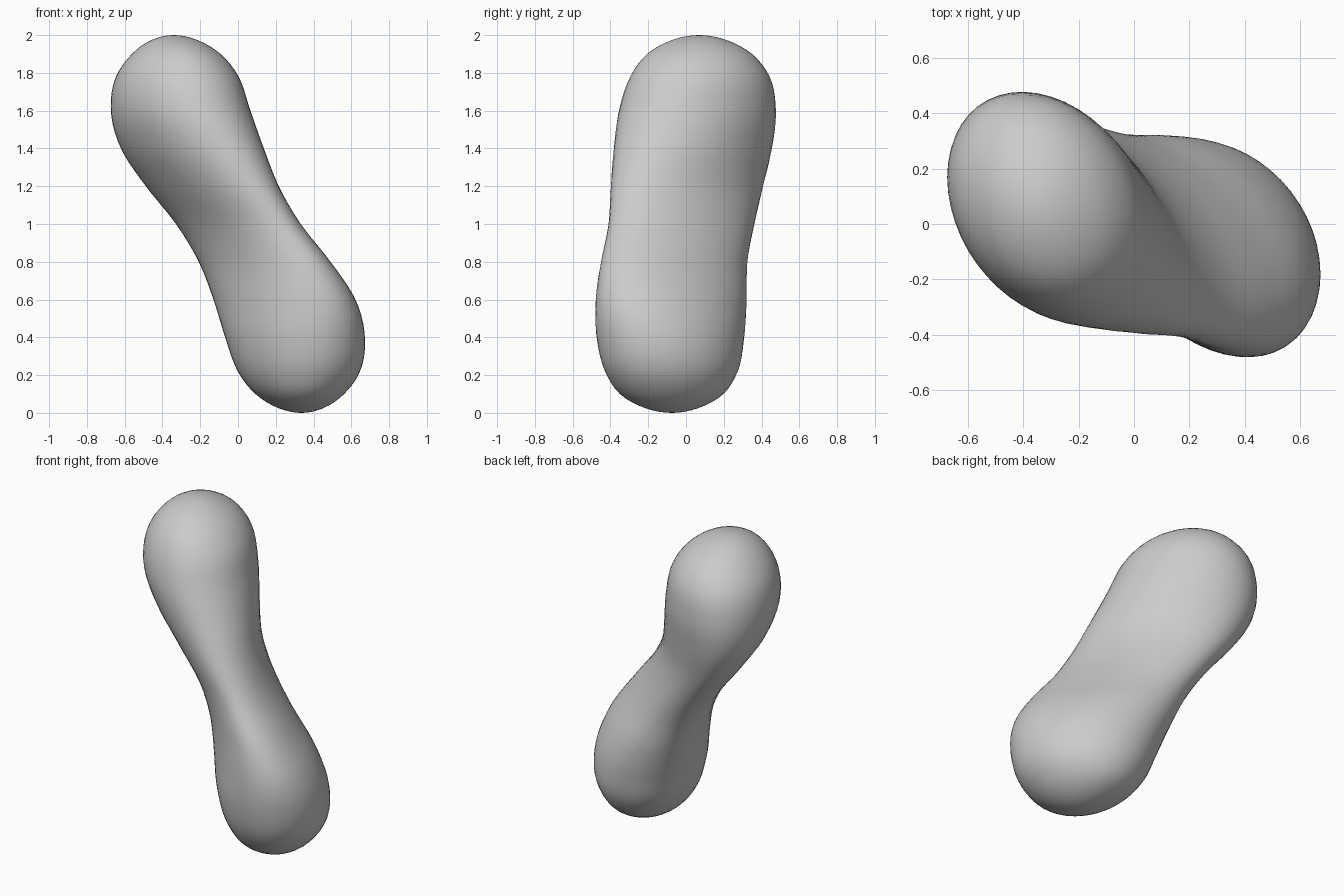
import bpy, bmesh, math

old = bpy.data.objects.get("Cube")
if old:
    bpy.data.objects.remove(old, do_unlink=True)

# Cross-sections: height, x min, x max, y min, y max, skew
SECTIONS = [
    (0.00, 0.335, 0.335, -0.075, -0.075, -0.14),
    (0.10, 0.092, 0.562, -0.350, 0.198, -0.16),
    (0.20, 0.010, 0.637, -0.420, 0.266, -0.19),
    (0.40, -0.068, 0.672, -0.473, 0.308, -0.27),
    (0.60, -0.130, 0.622, -0.478, 0.321, -0.42),
    (0.80, -0.208, 0.490, -0.450, 0.325, -0.56),
    (1.00, -0.328, 0.332, -0.410, 0.362, -0.61),
    (1.20, -0.488, 0.216, -0.398, 0.408, -0.56),
    (1.40, -0.620, 0.137, -0.382, 0.455, -0.42),
    (1.60, -0.673, 0.066, -0.355, 0.476, -0.27),
    (1.80, -0.637, -0.008, -0.285, 0.433, -0.19),
    (1.90, -0.562, -0.092, -0.206, 0.350, -0.16),
    (2.00, -0.340, -0.340, 0.070, 0.070, -0.14),
]
SIDES, RINGS = 48, 56

# Centre, squared half-widths and skew all vary smoothly up to the poles
HEIGHTS = [s[0] for s in SECTIONS]
VALUES = [((x0 + x1) / 2, (y0 + y1) / 2, ((x1 - x0) / 2) ** 2, ((y1 - y0) / 2) ** 2, skew)
          for z, x0, x1, y0, y1, skew in SECTIONS]
LAST = len(SECTIONS) - 1


def slope(i, c):
    """Tangent of value c at section i, for uneven spacing."""
    def chord(j):
        return (VALUES[j + 1][c] - VALUES[j][c]) / (HEIGHTS[j + 1] - HEIGHTS[j])
    if i == 0:
        return chord(0)
    if i == LAST:
        return chord(LAST - 1)
    h0, h1 = HEIGHTS[i] - HEIGHTS[i - 1], HEIGHTS[i + 1] - HEIGHTS[i]
    return (chord(i - 1) * h1 + chord(i) * h0) / (h0 + h1)


def section_at(z):
    """Cubic interpolation of the section values at height z."""
    i = max(j for j in range(LAST) if HEIGHTS[j] <= z)
    h = HEIGHTS[i + 1] - HEIGHTS[i]
    t = (z - HEIGHTS[i]) / h
    return [(2 * t ** 3 - 3 * t ** 2 + 1) * VALUES[i][c]
            + (t ** 3 - 2 * t ** 2 + t) * h * slope(i, c)
            + (3 * t ** 2 - 2 * t ** 3) * VALUES[i + 1][c]
            + (t ** 3 - t ** 2) * h * slope(i + 1, c) for c in range(5)]


def add_ring(bm, z):
    cx, cy, a2, b2, skew = section_at(z)
    a, b = math.sqrt(a2), math.sqrt(b2)
    ring = []
    for k in range(SIDES):
        c, s = math.cos(math.tau * k / SIDES), math.sin(math.tau * k / SIDES)
        ring.append(bm.verts.new((cx + a * c,
                                  cy + b * (skew * c + math.sqrt(1 - skew ** 2) * s), z)))
    return ring


# Two-ended rounded body with a flattened, slanted waist
bm = bmesh.new()
rings = [add_ring(bm, 1 - math.cos(math.pi * r / RINGS)) for r in range(1, RINGS)]
for low, high in zip(rings, rings[1:]):
    for k in range(SIDES):
        n = (k + 1) % SIDES
        bm.faces.new((low[k], low[n], high[n], high[k]))

# Pole caps
for ring, row in ((rings[0], SECTIONS[0]), (rings[-1], SECTIONS[-1])):
    pole = bm.verts.new((row[1], row[3], row[0]))
    for k in range(SIDES):
        bm.faces.new((ring[k], ring[(k + 1) % SIDES], pole))
bmesh.ops.recalc_face_normals(bm, faces=bm.faces)

mesh = bpy.data.meshes.new("rounded_body")
bm.to_mesh(mesh)
bm.free()
body = bpy.data.objects.new("rounded_body", mesh)
bpy.context.collection.objects.link(body)
mesh.shade_smooth()

# Plain grey
grey = bpy.data.materials.new("plain_grey")
grey.use_nodes = True
colour = (0.6, 0.6, 0.6, 1.0)
grey.diffuse_color = colour
grey.node_tree.nodes["Principled BSDF"].inputs["Base Color"].default_value = colour
mesh.materials.append(grey)
